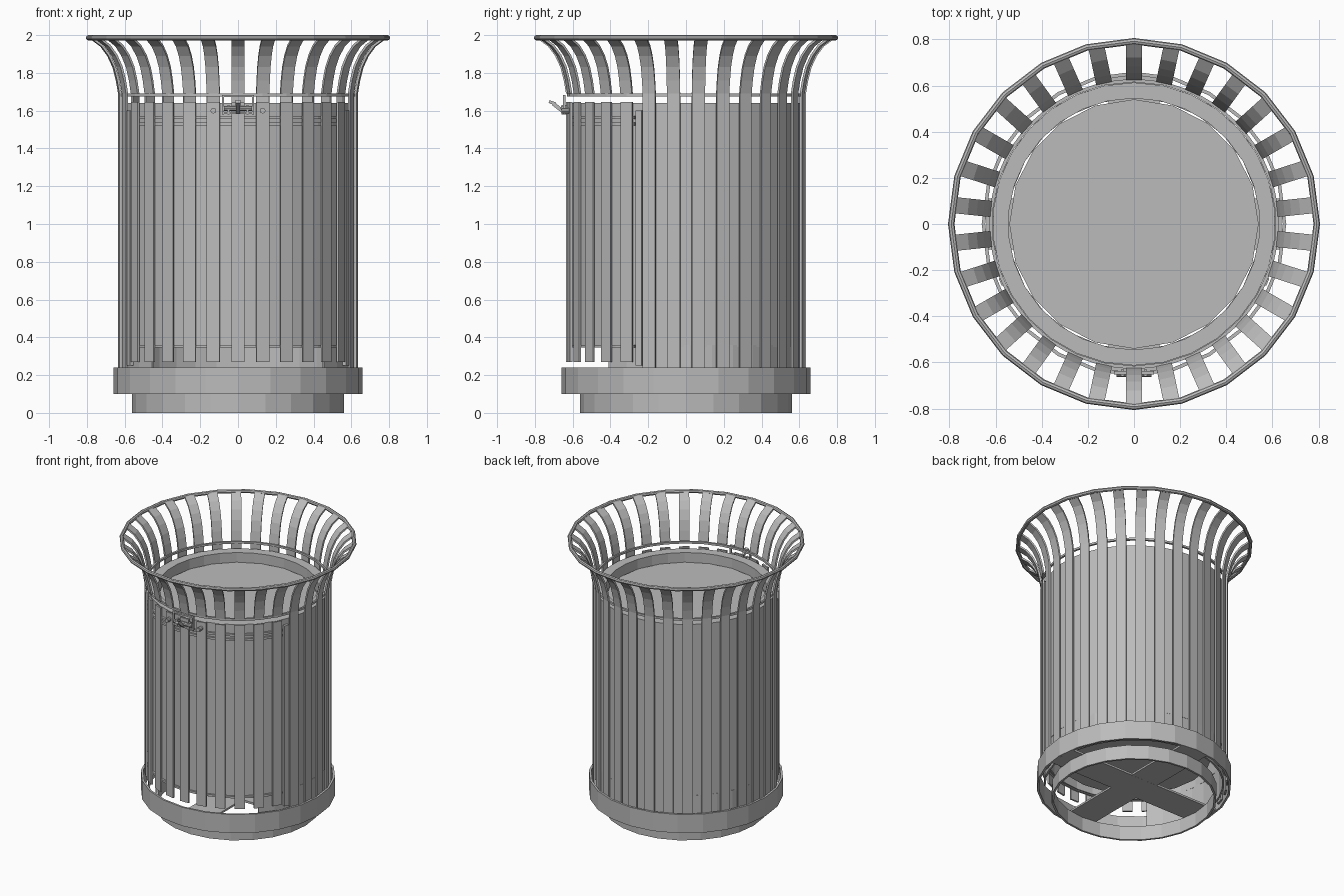
import bpy, bmesh
from math import sin, cos, pi, radians, hypot
from mathutils import Matrix, Vector

if "Cube" in bpy.data.objects:
    bpy.data.objects.remove(bpy.data.objects["Cube"])

metal = bpy.data.materials.new("grey_metal")
metal.use_nodes = True
GREY = (0.5, 0.5, 0.5, 1)
metal.diffuse_color = GREY
metal.node_tree.nodes["Principled BSDF"].inputs["Base Color"].default_value = GREY

SLATS = 30
STEP = 360 / SLATS
SEGS = 24
DOOR = 5          # door slats on each side of the middle one
R = 0.635         # slat radius


def finish(name, bm):
    bmesh.ops.recalc_face_normals(bm, faces=bm.faces)
    mesh = bpy.data.meshes.new(name)
    bm.to_mesh(mesh)
    bm.free()
    mesh.materials.append(metal)
    ob = bpy.data.objects.new(name, mesh)
    bpy.context.collection.objects.link(ob)
    return ob


def polar(r, deg, z):
    """Angle is measured from the front (-y) towards +x."""
    a = radians(deg)
    return Vector((r * sin(a), -r * cos(a), z))


def lathe(name, profile, start=0, end=360, segs=SEGS):
    """Sweep a closed (r, z) profile around the vertical axis."""
    bm = bmesh.new()
    full = end - start >= 360
    rows = []
    for i in range(segs if full else segs + 1):
        deg = start + (end - start) * i / segs
        rows.append([bm.verts.new(polar(r, deg, z)) for r, z in profile])
    n = len(profile)
    for i in range(segs):
        a, b = rows[i], rows[(i + 1) % len(rows)]
        for j in range(n):
            k = (j + 1) % n
            bm.faces.new((a[j], a[k], b[k], b[j]))
    if not full:
        bm.faces.new(rows[0])
        bm.faces.new(rows[-1])
    return finish(name, bm)


def band(name, r0, r1, z0, z1, **kw):
    return lathe(name, [(r0, z0), (r1, z0), (r1, z1), (r0, z1)], **kw)


def box(name, centre, size, deg=0, tilt=0):
    bm = bmesh.new()
    bmesh.ops.create_cube(bm, size=1)
    m = (Matrix.Translation(centre) @ Matrix.Rotation(radians(deg), 4, 'Z')
         @ Matrix.Rotation(radians(tilt), 4, 'X') @ Matrix.Diagonal((*size, 1)))
    bm.transform(m)
    return finish(name, bm)


def cylinder(name, centre, r, depth, segs, turn=None):
    bm = bmesh.new()
    bmesh.ops.create_cone(bm, cap_ends=True, segments=segs, radius1=r,
                          radius2=r, depth=depth)
    if turn:
        bm.transform(Matrix.Rotation(pi / 2, 4, turn))
    bm.transform(Matrix.Translation(centre))
    return finish(name, bm)


def slat(name, path, deg, width=0.07, thick=0.012):
    """Flat strip following an (r, z) path."""
    bm = bmesh.new()
    side = polar(1, deg + 90, 0) * width / 2
    rows = []
    for i, (r, z) in enumerate(path):
        (r0, z0), (r1, z1) = path[max(i - 1, 0)], path[min(i + 1, len(path) - 1)]
        length = hypot(r1 - r0, z1 - z0)
        nr, nz = (z1 - z0) / length * thick, -(r1 - r0) / length * thick
        outer, inner = polar(r, deg, z), polar(r - nr, deg, z - nz)
        rows.append([bm.verts.new(p) for p in
                     (outer - side, outer + side, inner + side, inner - side)])
    for a, b in zip(rows, rows[1:]):
        for j in range(4):
            k = (j + 1) % 4
            bm.faces.new((a[j], a[k], b[k], b[j]))
    bm.faces.new(rows[0])
    bm.faces.new(rows[-1])
    return finish(name, bm)


# Base: wide band over a narrower foot ring, tied by a cross
band("base_band", 0.645, 0.66, 0.10, 0.24)
band("foot_ring", 0.545, 0.56, 0.0, 0.105)
box("base_bar_x", (0, 0, 0.11), (1.28, 0.22, 0.015))
box("base_bar_y", (0, 0, 0.11), (0.22, 1.28, 0.014))

# Slats: fixed ones run full height, door ones are split below the flare
flare = [(R, 1.69), (0.647, 1.76), (0.665, 1.83), (0.693, 1.89),
         (0.73, 1.94), (0.785, 1.98)]
for i in range(-SLATS // 2 + 1, SLATS // 2 + 1):
    deg = i * STEP
    if abs(i) <= DOOR:
        slat(f"door_slat_{i + DOOR}", [(R, 0.27), (R, 1.645)], deg)
        slat(f"upper_slat_{i + DOOR}", flare, deg)
    else:
        slat(f"fixed_slat_{i % SLATS}", [(R, 0.12)] + flare, deg)

# Rounded top rim
lathe("top_rim", [(0.792 + 0.014 * cos(k * pi / 4), 1.986 + 0.014 * sin(k * pi / 4))
                  for k in range(8)])

# Inner drum: wall with an inward lip, sunken lid, floor, and rear skirt
lathe("drum_wall", [(0.60, 0.35), (0.613, 0.35), (0.613, 1.64), (0.545, 1.64),
                    (0.545, 1.55), (0.555, 1.55), (0.555, 1.63), (0.60, 1.63)],
      segs=30)
cylinder("drum_lid", (0, 0, 1.565), 0.54, 0.01, 20)
cylinder("drum_floor", (0, 0, 0.355), 0.53, 0.01, 20)
band("rear_skirt", 0.60, 0.612, 0.12, 0.36, start=48, end=312)

# Hoops behind the slats
band("upper_hoop", 0.615, 0.63, 1.675, 1.69, segs=30)
for z in (1.53, 1.565):
    band("door_hoop", 0.61, 0.625, z - 0.008, z + 0.008, start=-64, end=64, segs=12)
band("door_bottom_hoop", 0.61, 0.625, 0.345, 0.36, start=-64, end=64, segs=12)

# Upright door frames at both edges
for s in (-1, 1):
    box("door_post", polar(0.622, s * 66.5, 0.925), (0.035, 0.02, 1.35), s * 66.5)

# Latch on the front: frame, knobs, barrel and tilted lever
for s in (-1, 1):
    box("latch_side", (s * 0.08, -0.645, 1.63), (0.012, 0.015, 0.1))
    cylinder("latch_knob", (s * 0.13, -0.635, 1.6), 0.015, 0.05, 10, 'X')
    box("latch_bracket", (s * 0.05, -0.645, 1.605), (0.012, 0.03, 0.05))
box("latch_top", (0, -0.645, 1.678), (0.17, 0.015, 0.012))
box("latch_bottom", (0, -0.645, 1.588), (0.17, 0.015, 0.012))
cylinder("latch_barrel", (0, -0.65, 1.612), 0.014, 0.15, 10, 'Y')
box("latch_lever", (0, -0.675, 1.615), (0.02, 0.07, 0.02), tilt=-38)
box("latch_lever_tip", (0, -0.708, 1.642), (0.025, 0.035, 0.016), tilt=-20)
